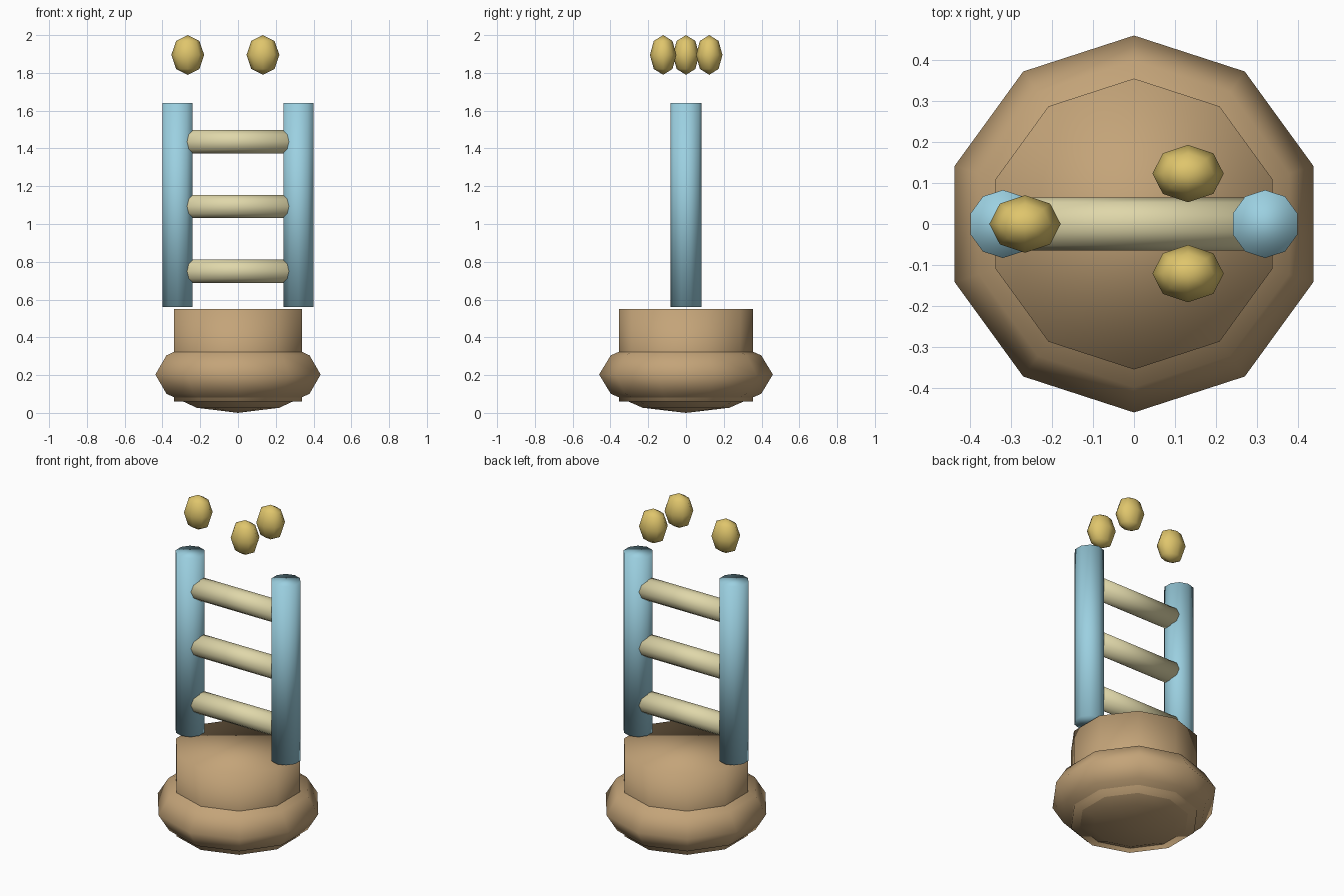
import bpy
import bmesh
from math import radians
from mathutils import Matrix, Vector

cube = bpy.data.objects.get("Cube")
if cube:
    bpy.data.objects.remove(cube, do_unlink=True)


def material(name, rgb):
    mat = bpy.data.materials.new(name)
    mat.use_nodes = True
    color = (*rgb, 1.0)
    mat.diffuse_color = color
    mat.node_tree.nodes["Principled BSDF"].inputs["Base Color"].default_value = color
    return mat


def finish(name, bm, mat, location):
    """Turn a bmesh into a smooth-shaded object."""
    for face in bm.faces:
        face.smooth = True
    mesh = bpy.data.meshes.new(name)
    bm.to_mesh(mesh)
    bm.free()
    mesh.materials.append(mat)
    obj = bpy.data.objects.new(name, mesh)
    obj.location = location
    bpy.context.collection.objects.link(obj)
    return obj


def cylinder(name, radius, length, location, mat, along_x=False):
    bm = bmesh.new()
    turn = Matrix.Rotation(radians(90 if along_x else 0), 4, 'Y')
    bmesh.ops.create_cone(bm, cap_ends=True, segments=10, radius1=radius,
                          radius2=radius, depth=length, matrix=turn)
    return finish(name, bm, mat, location)


def ellipsoid(name, radii, segments, rings, location, mat):
    bm = bmesh.new()
    bmesh.ops.create_uvsphere(bm, u_segments=segments, v_segments=rings, radius=1)
    bmesh.ops.scale(bm, vec=Vector(radii), verts=bm.verts)
    return finish(name, bm, mat, location)


brown = material("warm brown", (0.55, 0.37, 0.19))
blue = material("sky blue", (0.33, 0.63, 0.75))
cream = material("cream", (0.74, 0.68, 0.40))
gold = material("gold", (0.74, 0.56, 0.15))

# Base: drum through a squashed ball
cylinder("base_drum", 0.355, 0.49, (0, 0, 0.305), brown)
ellipsoid("base_bulge", (0.46, 0.46, 0.203), 10, 6, (0, 0, 0.203), brown)

# Ladder posts
for side, x in (("left", 0.32), ("right", -0.32)):
    cylinder(f"{side}_post", 0.083, 1.08, (x, 0, 1.10), blue)

# Rungs, running into both posts
for i in range(3):
    cylinder(f"rung_{i + 1}", 0.065, 0.62, (0, 0, 0.75 + i * 0.343), cream, along_x=True)

# Floating beads in a triangle
for name, x, y in (("right_bead", -0.266, 0), ("back_left_bead", 0.132, 0.123),
                   ("front_left_bead", 0.132, -0.121)):
    ellipsoid(name, (0.087, 0.07, 0.105), 8, 4, (x, y, 1.895), gold)
